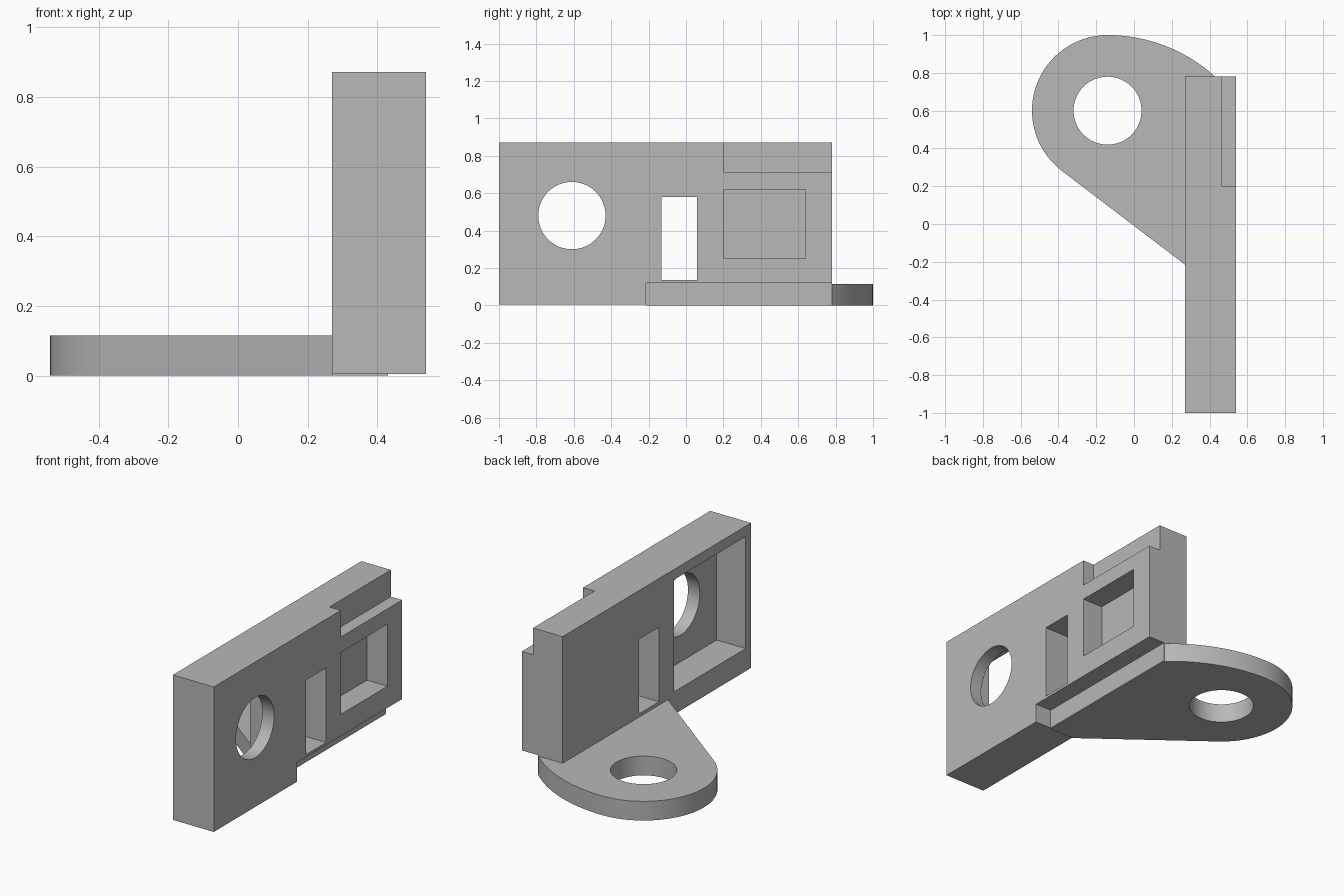
import bpy, bmesh, math
from mathutils import Vector

cube = bpy.data.objects.get("Cube")
if cube:
    bpy.data.objects.remove(cube, do_unlink=True)

# Single grey finish
grey = bpy.data.materials.new("plain_grey")
grey.use_nodes = True
colour = (0.48, 0.48, 0.48, 1)
grey.diffuse_color = colour
grey.node_tree.nodes["Principled BSDF"].inputs["Base Color"].default_value = colour


def prism(name, outline, offset):
    """Extrude a closed 3D outline along an offset vector."""
    bm = bmesh.new()
    face = bm.faces.new([bm.verts.new(p) for p in outline])
    ext = bmesh.ops.extrude_face_region(bm, geom=[face], use_keep_orig=True)
    moved = [g for g in ext["geom"] if isinstance(g, bmesh.types.BMVert)]
    bmesh.ops.translate(bm, verts=moved, vec=Vector(offset))
    bmesh.ops.recalc_face_normals(bm, faces=bm.faces[:])
    mesh = bpy.data.meshes.new(name)
    bm.to_mesh(mesh)
    bm.free()
    mesh.materials.append(grey)
    obj = bpy.data.objects.new(name, mesh)
    bpy.context.collection.objects.link(obj)
    return obj


def box(name, x, y, z):
    """Box given by its (min, max) range on each axis."""
    outline = [(x[0], y[0], z[0]), (x[0], y[1], z[0]),
               (x[0], y[1], z[1]), (x[0], y[0], z[1])]
    return prism(name, outline, (x[1] - x[0], 0, 0))


def arc(cx, cy, r, start, end, steps):
    angles = [math.radians(start + (end - start) * i / steps) for i in range(steps + 1)]
    return [(cx + r * math.cos(a), cy + r * math.sin(a)) for a in angles]


def carve(target, cutters):
    """Subtract each cutter and remove it afterwards."""
    bpy.context.view_layer.objects.active = target
    for cutter in cutters:
        cutter.hide_render = True
        mod = target.modifiers.new("cut", 'BOOLEAN')
        mod.operation = 'DIFFERENCE'
        mod.solver = 'EXACT'
        mod.object = cutter
        bpy.ops.object.modifier_apply(modifier=mod.name)
        bpy.data.objects.remove(cutter, do_unlink=True)


INNER, OUTER = 0.27, 0.54
BACK = 0.78
PAST = 0.7

# Upright wall with its openings, pockets and edge rebates
wall = box("upright_wall", (INNER, OUTER), (-1, BACK), (0.005, 0.872))
ring = arc(-0.61, 0.48, 0.18, 0, 360, 64)[:-1]
carve(wall, [
    prism("round_hole", [(0.1, y, z) for y, z in ring], (0.6, 0, 0)),
    box("slot", (0.1, PAST), (-0.13, 0.06), (0.135, 0.58)),
    box("inner_pocket", (0.1, 0.462), (-0.95, -0.27), (0.14, 0.81)),
    box("outer_pocket", (0.405, PAST), (0.2, 0.64), (0.25, 0.62)),
    box("top_rebate", (0.465, PAST), (0.2, 1.2), (0.712, 1.2)),
    box("bottom_rebate", (0.433, PAST), (-0.215, 1.2), (-0.2, 0.12)),
])

# Rounded mounting tab with a bolt hole
SWEEP = 0.848
swing = math.degrees(math.asin(0.57 / SWEEP))
outline = ([(0.43, -0.215), (0.43, BACK)]
           + arc(-0.14, 1 - SWEEP, SWEEP, 90 - swing, 90, 24)[1:]
           + arc(-0.14, 0.6, 0.4, 90, 232.4, 40)[1:]
           + [(INNER, -0.215)])
tab = prism("mounting_tab", [(x, y, 0) for x, y in outline], (0, 0, 0.115))
bolt = arc(-0.14, 0.6, 0.18, 0, 360, 64)[:-1]
carve(tab, [prism("bolt_hole", [(x, y, -0.2) for x, y in bolt], (0, 0, 0.6))])

# Smooth the curves, keep the edges sharp
bpy.ops.object.select_all(action='DESELECT')
for part in (wall, tab):
    part.select_set(True)
bpy.ops.object.shade_smooth_by_angle(angle=math.radians(30))
